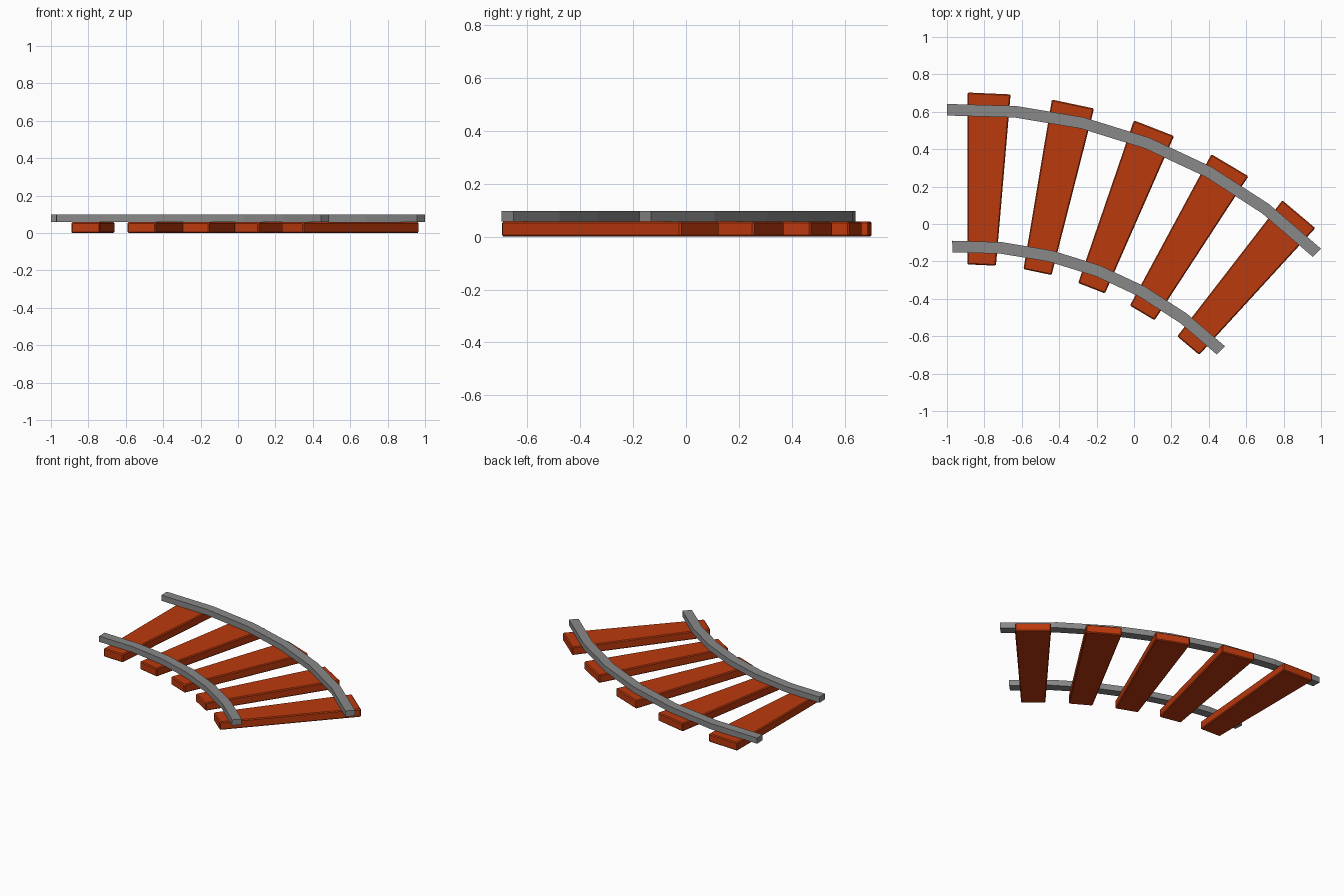
import bpy, bmesh, math

if "Cube" in bpy.data.objects:
    bpy.data.objects.remove(bpy.data.objects["Cube"])

CENTRE = (-0.895, -2.057)          # centre of the track curve


def material(name, rgb):
    m = bpy.data.materials.new(name)
    m.diffuse_color = (*rgb, 1)
    m.use_nodes = True
    m.node_tree.nodes["Principled BSDF"].inputs["Base Color"].default_value = m.diffuse_color
    return m


WOOD = material("red_brown_wood", (0.50, 0.041, 0.004))
STEEL = material("grey_steel", (0.25, 0.25, 0.25))


def polar(r, deg, z):
    a = math.radians(deg)
    return (CENTRE[0] + r * math.sin(a), CENTRE[1] + r * math.cos(a), z)


def arc_bar(name, r0, r1, a0, a1, z0, z1, steps, mat, bevel=0):
    """Rectangular section swept around the curve centre, capped at both ends."""
    bm = bmesh.new()
    rings = []
    for i in range(steps + 1):
        a = a0 + (a1 - a0) * i / steps
        rings.append([bm.verts.new(polar(r, a, z))
                      for r, z in ((r0, z0), (r1, z0), (r1, z1), (r0, z1))])
    for p, q in zip(rings, rings[1:]):
        for k in range(4):
            n = (k + 1) % 4
            bm.faces.new((p[k], p[n], q[n], q[k]))
    bm.faces.new(rings[0])
    bm.faces.new(rings[-1])
    bmesh.ops.recalc_face_normals(bm, faces=bm.faces)
    if bevel:
        bmesh.ops.bevel(bm, geom=bm.edges[:], offset=bevel, segments=1,
                        affect='EDGES')
    me = bpy.data.meshes.new(name)
    bm.to_mesh(me)
    bm.free()
    me.materials.append(mat)
    ob = bpy.data.objects.new(name, me)
    bpy.context.collection.objects.link(ob)


# Wedge-shaped sleepers fanned around the bend
for i in range(5):
    mid = 2.5 + 9.4 * i
    arc_bar(f"sleeper_{i + 1}", 1.841, 2.760, mid - 2.39, mid + 2.39,
            0.0, 0.058, 1, WOOD, 0.006)

# Two low-poly curved rails resting on the sleepers
for name, r in (("inner_rail", 1.938), ("outer_rail", 2.670)):
    arc_bar(name, r - 0.031, r + 0.031, -2.25, 44.55, 0.058, 0.098, 6, STEEL)
